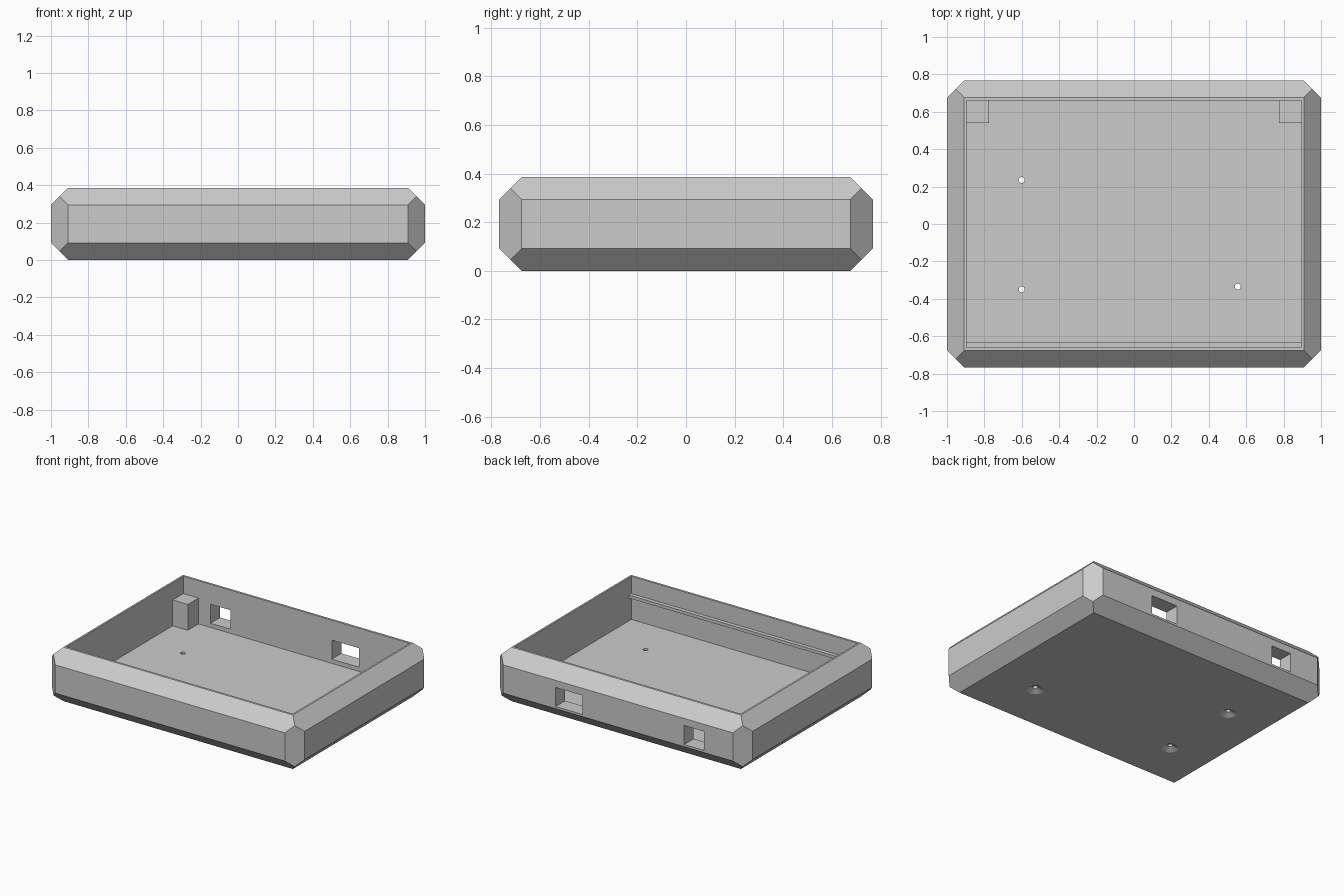
import bpy
import bmesh
from mathutils import Matrix, Vector

if "Cube" in bpy.data.objects:
    bpy.data.objects.remove(bpy.data.objects["Cube"])

HX, HY, H = 1.0, 0.768, 0.386      # half width, half depth, height
CHAMFER = 0.092
IX, IY, FLOOR = 0.895, 0.66, 0.077  # cavity half sizes and floor level
LEDGE_Z = 0.262

grey = bpy.data.materials.new("Grey plastic")
grey.use_nodes = True
grey.diffuse_color = (0.6, 0.6, 0.6, 1)
grey.node_tree.nodes["Principled BSDF"].inputs["Base Color"].default_value = (0.6, 0.6, 0.6, 1)


def finish(name, bm):
    bmesh.ops.recalc_face_normals(bm, faces=bm.faces)
    mesh = bpy.data.meshes.new(name)
    bm.to_mesh(mesh)
    bm.free()
    mesh.materials.append(grey)
    obj = bpy.data.objects.new(name, mesh)
    bpy.context.collection.objects.link(obj)
    return obj


def box(name, low, high):
    low, high = Vector(low), Vector(high)
    bm = bmesh.new()
    bmesh.ops.create_cube(bm, size=1, matrix=Matrix.Translation((low + high) / 2)
                          @ Matrix.Diagonal((high - low).to_4d()))
    return finish(name, bm)


def cone(name, x, y, z0, z1, r0, r1):
    bm = bmesh.new()
    bmesh.ops.create_cone(bm, cap_ends=True, segments=24, radius1=r0, radius2=r1,
                          depth=z1 - z0, matrix=Matrix.Translation((x, y, (z0 + z1) / 2)))
    return finish(name, bm)


def cut(target, cutter):
    mod = target.modifiers.new("Cut", "BOOLEAN")
    mod.operation = "DIFFERENCE"
    mod.solver = "EXACT"
    mod.object = cutter
    graph = bpy.context.evaluated_depsgraph_get()
    mesh = bpy.data.meshes.new_from_object(target.evaluated_get(graph))
    target.modifiers.clear()
    target.data = mesh
    bpy.data.objects.remove(cutter)


# Outer body: a box with every edge chamfered, as the hull of its corner points
bm = bmesh.new()
half = Vector((HX, HY, H / 2))
insets = [Vector((0, 1, 1)), Vector((1, 0, 1)), Vector((1, 1, 0)), Vector((0.5, 0.5, 0.5))]
for sx in (-1, 1):
    for sy in (-1, 1):
        for sz in (-1, 1):
            for inset in insets:
                p = half - inset * CHAMFER
                bm.verts.new((p.x * sx, p.y * sy, p.z * sz + H / 2))
bmesh.ops.convex_hull(bm, input=bm.verts)
bmesh.ops.dissolve_limit(bm, angle_limit=0.01, verts=bm.verts, edges=bm.edges)
case = finish("case_shell", bm)

# Open cavity
cut(case, box("cavity_cutter", (-IX, -IY, FLOOR), (IX, IY, H + 0.2)))

# Rear port openings
for x0, x1 in ((-0.68, -0.523), (0.28, 0.494)):
    cut(case, box("port_cutter", (x0, IY - 0.05, 0.107), (x1, HY + 0.1, 0.243)))

# Countersunk screw holes through the floor
for x, y in ((-0.6, 0.235), (-0.6, -0.35), (0.555, -0.335)):
    cut(case, cone("hole_cutter", x, y, -0.1, FLOOR + 0.1, 0.016, 0.016))
    cut(case, cone("countersink_cutter", x, y, -0.02, 0.02, 0.094, 0.016))

# Corner posts and front ledge that carry a lid
for side, name in ((-1, "right_corner_post"), (1, "left_corner_post")):
    xs = sorted((side * 0.775, side * (IX + 0.005)))
    box(name, (xs[0], 0.54, FLOOR - 0.005), (xs[1], IY + 0.005, LEDGE_Z))
box("front_ledge", (-IX - 0.005, -IY - 0.005, LEDGE_Z - 0.022), (IX + 0.005, -0.632, LEDGE_Z))
